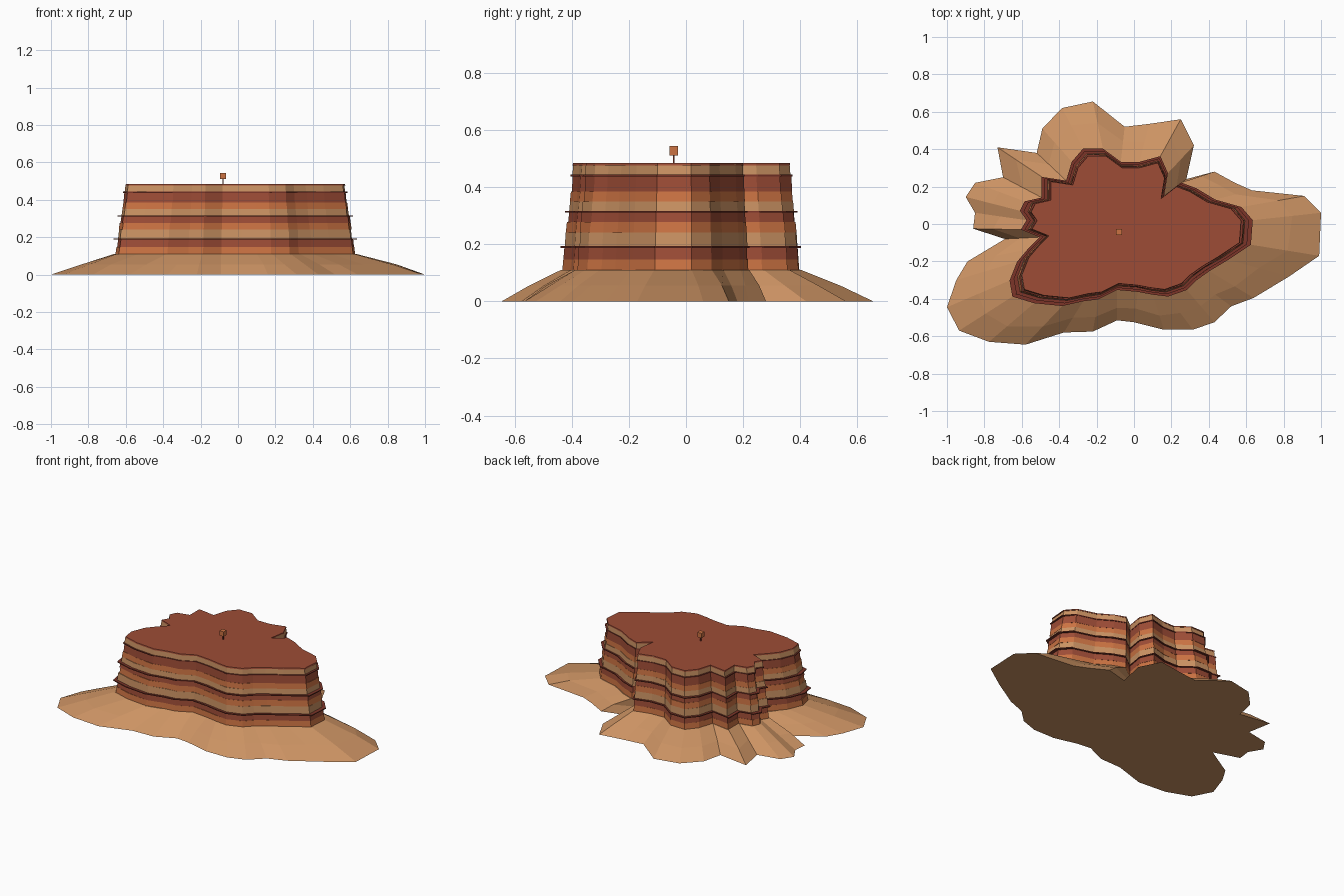
import bpy, bmesh, random
from mathutils import Vector

if "Cube" in bpy.data.objects:
    bpy.data.objects.remove(bpy.data.objects["Cube"])

random.seed(4)


def material(name, rgb):
    m = bpy.data.materials.new(name)
    m.diffuse_color = (*rgb, 1)
    m.use_nodes = True
    m.node_tree.nodes["Principled BSDF"].inputs["Base Color"].default_value = m.diffuse_color
    return m


SAND = material("sand tan", (0.60, 0.29, 0.125))
RED = material("red rock", (0.34, 0.073, 0.037))
ORANGE = material("orange rock", (0.60, 0.17, 0.055))
DARK = material("dark red ledge", (0.20, 0.036, 0.022))

# Outline of the sloping skirt on the ground, counterclockwise
FOOT = [(1, .06), (.91, .15), (.63, .18), (.54, .22), (.43, .28), (.28, .24),
        (.32, .42), (.25, .56), (.08, .535), (-.05, .52), (-.22, .655),
        (-.385, .62), (-.49, .51), (-.52, .38), (-.73, .41), (-.70, .25),
        (-.85, .22), (-.90, .145), (-.85, .06), (-.86, -.025), (-.69, -.08),
        (-.89, -.2), (-.95, -.30), (-1, -.445), (-.935, -.57), (-.775, -.63),
        (-.58, -.645), (-.375, -.58), (-.22, -.575), (-.09, -.515), (0, -.525),
        (.16, -.565), (.315, -.565), (.43, -.525), (.52, -.44), (.64, -.395),
        (.83, -.28), (.99, -.17)]

# Matching outline where the cliff meets the skirt
CLIFF = [(.63, .02), (.57, .09), (.43, .13), (.33, .19), (.25, .22), (.16, .15),
         (.18, .27), (.14, .36), (.03, .33), (-.07, .33), (-.165, .4),
         (-.27, .4), (-.33, .33), (-.36, .23), (-.49, .25), (-.49, .14),
         (-.58, .12), (-.605, .07), (-.57, .02), (-.6, -.03), (-.50, -.07),
         (-.565, -.135), (-.62, -.2), (-.66, -.3), (-.645, -.385), (-.53, -.42),
         (-.38, -.435), (-.27, -.41), (-.19, -.4), (-.09, -.35), (.02, -.36),
         (.1, -.375), (.18, -.385), (.28, -.35), (.33, -.3), (.4, -.25),
         (.5, -.19), (.62, -.11)]


def ring(outline, scale, z):
    return [Vector((x * scale, y * scale, z)) for x, y in outline]


def loft(name, rings, mat):
    """Closed solid through a stack of matching rings."""
    bm = bmesh.new()
    loops = [[bm.verts.new(p) for p in r] for r in rings]
    n = len(loops[0])
    for low, high in zip(loops, loops[1:]):
        for i in range(n):
            j = (i + 1) % n
            bm.faces.new((low[i], low[j], high[j], high[i]))
    bm.faces.new(loops[0][::-1])
    bm.faces.new(loops[-1])
    mesh = bpy.data.meshes.new(name)
    bm.to_mesh(mesh)
    bm.free()
    mesh.materials.append(mat)
    ob = bpy.data.objects.new(name, mesh)
    bpy.context.collection.objects.link(ob)


def box(name, centre, size, mat):
    bpy.ops.mesh.primitive_cube_add(size=1, location=centre)
    ob = bpy.context.object
    ob.name, ob.scale = name, size
    ob.data.materials.append(mat)


# Sloping skirt of loose sand, slightly bulging halfway
foot, crest = ring(FOOT, 1, 0), ring(CLIFF, 1.005, .11)
middle = []
for a, b in zip(foot, crest):
    p = a.lerp(b, .45 + random.uniform(-.06, .06))
    p.z = .055
    middle.append(p)
loft("talus_slope", [foot, middle, crest], SAND)

# Cliff bands, repeating orange, red and tan upwards
levels = [.11, .147, .19, .24, .277, .313, .35, .385, .44, .48]
for k, (z0, z1) in enumerate(zip(levels, levels[1:])):
    wobble = [1 + random.uniform(-.006, .006) for _ in CLIFF]
    shape = [(x * w, y * w) for (x, y), w in zip(CLIFF, wobble)]
    s = .99 - .0095 * k
    loft(f"rock_band_{k + 1}", [ring(shape, s, z0), ring(shape, s - .008, z1)],
         (ORANGE, RED, SAND)[k % 3])

# Thin overhanging ledges above the red bands
for k, (z, s) in enumerate([(.19, 1.008), (.313, .975), (.44, .93)]):
    loft(f"ledge_{k + 1}", [ring(CLIFF, s, z - .003), ring(CLIFF, s, z + .003)], DARK)

# Flat summit cap
loft("summit_cap", [ring(CLIFF, .912, .476), ring(CLIFF, .908, .484)], RED)

# Small marker on the summit
box("marker_post", (-.08, -.043, .50), (.006, .006, .04), DARK)
box("marker_block", (-.08, -.043, .527), (.031, .031, .032), ORANGE)
